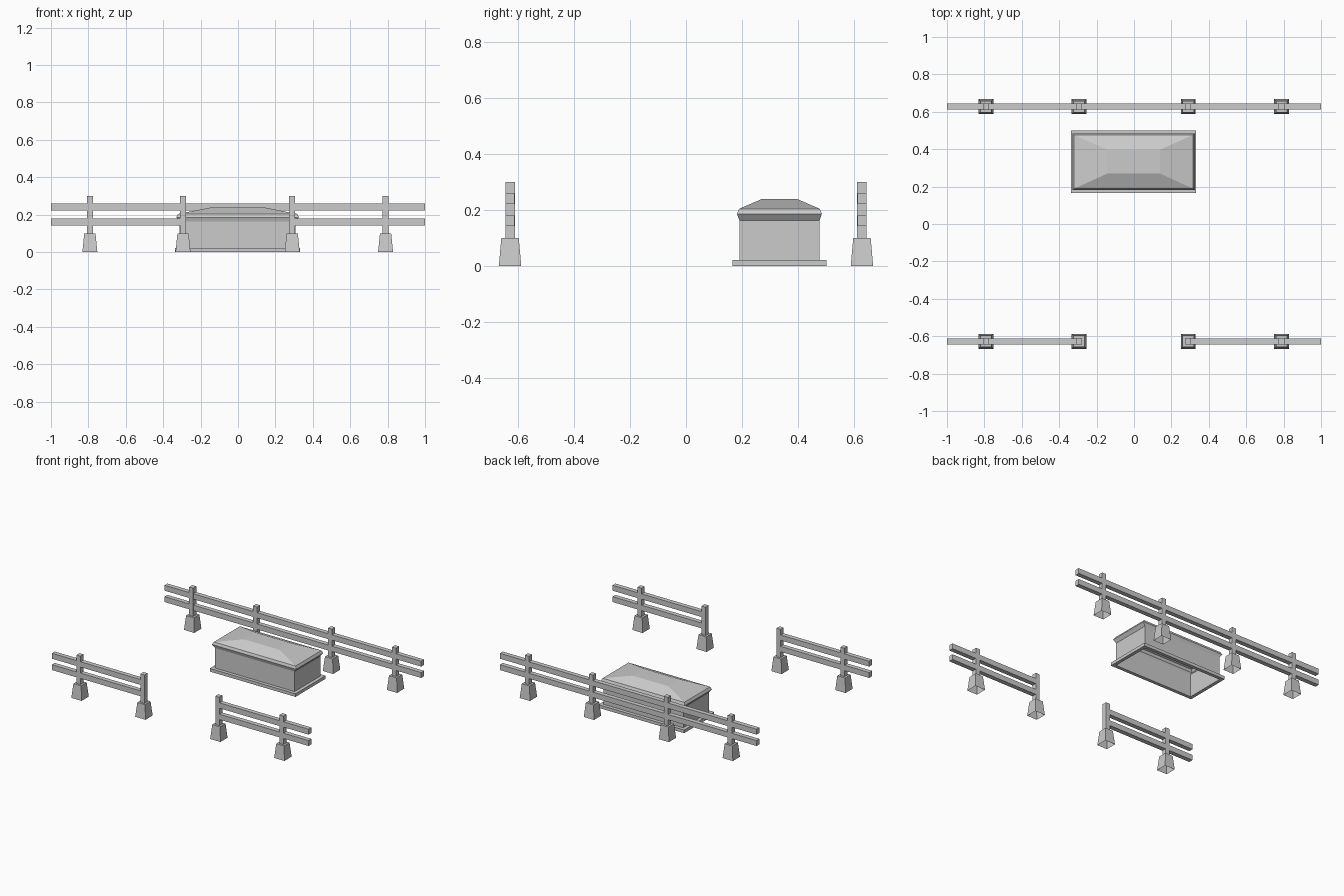
import bpy
import bmesh

cube = bpy.data.objects.get("Cube")
if cube:
    bpy.data.objects.remove(cube, do_unlink=True)

stone = bpy.data.materials.new("grey stone")
stone.use_nodes = True
GREY = (0.6, 0.6, 0.6, 1)
stone.diffuse_color = GREY
stone.node_tree.nodes["Principled BSDF"].inputs["Base Color"].default_value = GREY


def loft(name, centre, rings, bottom=False, top=True):
    """Stack rectangles given as (half x, half y, z) into one shell."""
    bm = bmesh.new()
    loops = []
    for hx, hy, z in rings:
        corners = ((-hx, -hy), (hx, -hy), (hx, hy), (-hx, hy))
        loops.append([bm.verts.new((x, y, z)) for x, y in corners])
    for low, high in zip(loops, loops[1:]):
        for i in range(4):
            j = (i + 1) % 4
            bm.faces.new((low[i], low[j], high[j], high[i]))
    if bottom:
        bm.faces.new(loops[0][::-1])
    if top:
        bm.faces.new(loops[-1])
    mesh = bpy.data.meshes.new(name)
    bm.to_mesh(mesh)
    bm.free()
    mesh.materials.append(stone)
    obj = bpy.data.objects.new(name, mesh)
    obj.location = (centre[0], centre[1], 0)
    bpy.context.collection.objects.link(obj)
    return obj


# Fence posts on tapered footings
FENCE_Y = 0.627
POSTS = {"outer_right": -0.792, "inner_right": -0.294,
         "inner_left": 0.29, "outer_left": 0.789}
for row, y in (("front", -FENCE_Y), ("back", FENCE_Y)):
    for place, x in POSTS.items():
        label = f"{row}_{place}"
        loft(label + "_footing", (x, y), [(0.04, 0.04, 0), (0.03, 0.031, 0.1)])
        loft(label + "_post", (x, y), [(0.016, 0.017, 0.1), (0.016, 0.017, 0.3)])

# Rails: one full run at the back, two runs with an opening at the front
RUNS = (("back", -1, 1, FENCE_Y),
        ("front_right", -1, POSTS["inner_right"], -FENCE_Y),
        ("front_left", POSTS["inner_left"], 1, -FENCE_Y))
for label, x0, x1, y in RUNS:
    for level, z0, z1 in (("lower", 0.142, 0.18), ("upper", 0.222, 0.26)):
        half = (x1 - x0) / 2
        loft(f"{label}_{level}_rail", ((x0 + x1) / 2, y),
             [(half, 0.016, z0), (half, 0.016, z1)], bottom=True)

# Stone chest: plinth ring, hollow body, flared cornice and hipped lid
CHEST = (-0.002, 0.333)
loft("chest_plinth", CHEST,
     [(0.31, 0.143, 0), (0.334, 0.167, 0), (0.334, 0.167, 0.022),
      (0.31, 0.143, 0.022)], top=False)
loft("chest_body", CHEST, [(0.31, 0.143, 0), (0.31, 0.143, 0.163)], top=False)
loft("chest_lid", CHEST,
     [(0.31, 0.143, 0.163), (0.328, 0.151, 0.186), (0.318, 0.144, 0.204),
      (0.14, 0.063, 0.239)])
